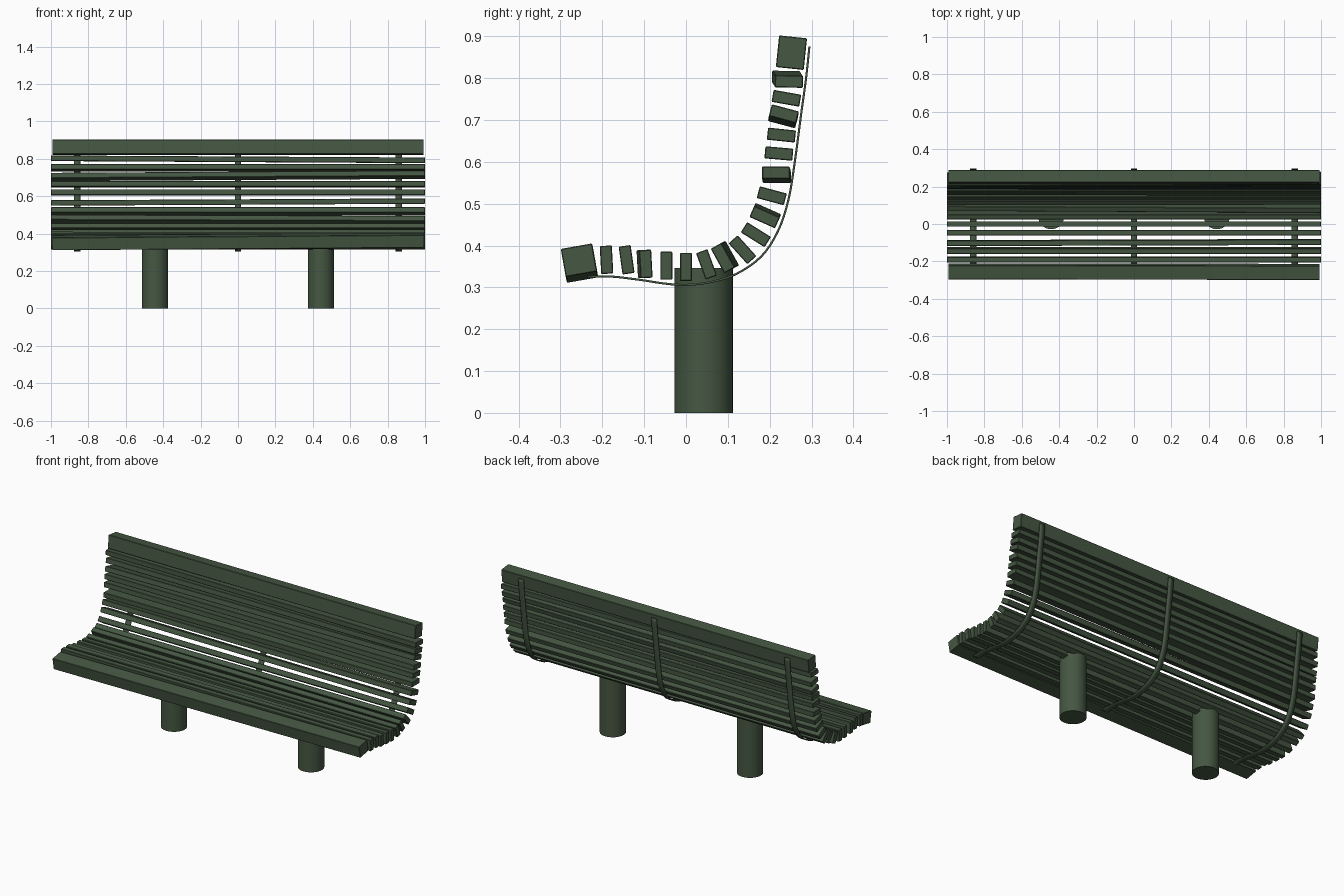
import bpy, bmesh, math
from mathutils import Matrix, Vector

if "Cube" in bpy.data.objects:
    bpy.data.objects.remove(bpy.data.objects["Cube"])

green = bpy.data.materials.new("dark_green_paint")
green.diffuse_color = (0.06, 0.095, 0.055, 1)
green.use_nodes = True
green.node_tree.nodes["Principled BSDF"].inputs["Base Color"].default_value = green.diffuse_color


def add_object(name, bm):
    bmesh.ops.recalc_face_normals(bm, faces=bm.faces)
    mesh = bpy.data.meshes.new(name)
    bm.to_mesh(mesh)
    bm.free()
    mesh.materials.append(green)
    ob = bpy.data.objects.new(name, mesh)
    bpy.context.collection.objects.link(ob)
    return ob


def smooth(ob):
    bpy.ops.object.select_all(action='DESELECT')
    ob.select_set(True)
    bpy.context.view_layer.objects.active = ob
    bpy.ops.object.shade_smooth_by_angle(angle=math.radians(30))


def slat(name, y, z, tilt, thick=0.029, depth=0.067, dy=0.0, dz=0.0, length=2.0):
    """Plank along x; (y, z) is its right end, (dy, dz) the drift at its left end."""
    bm = bmesh.new()
    bmesh.ops.create_cube(bm, size=1)
    bmesh.ops.scale(bm, vec=(length, thick, depth), verts=bm.verts)
    bmesh.ops.rotate(bm, matrix=Matrix.Rotation(math.radians(tilt), 3, 'X'), verts=bm.verts)
    for v in bm.verts:
        left = v.co.x < 0
        v.co += Vector((0, y + dy * left, z + dz * left))
    bmesh.ops.bevel(bm, geom=bm.edges[:], offset=0.002, segments=1, affect='EDGES')
    return add_object(name, bm)


# Thick front and top boards
slat("front_board", -0.256, 0.365, 10, 0.076, 0.068, 0.003, -0.014, 1.985)
slat("top_board", 0.252, 0.861, 84, 0.076, 0.067, 0, 0, 1.985)

# Thin slats following the curve: y, z, tilt, left-end drift in y and z
seat_and_back = [
    (-0.190, 0.366, 3, 0, 0), (-0.142, 0.366, 8, 0, 0),
    (-0.096, 0.356, 3, -0.006, 0), (-0.047, 0.352, 0, 0, 0),
    (0.000, 0.349, 0, 0, 0), (0.049, 0.355, 20, 0, 0),
    (0.088, 0.370, 29, 0.010, 0.005), (0.135, 0.390, 42, 0, 0),
    (0.167, 0.426, 58, 0, 0), (0.188, 0.468, 66, 0.003, 0.007),
    (0.205, 0.519, 75, 0, 0), (0.215, 0.574, 90, 0.002, -0.010),
    (0.222, 0.620, 85, 0, 0), (0.228, 0.664, 84, 0, 0),
    (0.234, 0.715, 75, -0.002, -0.012), (0.240, 0.752, 80, 0, 0),
    (0.246, 0.792, 89, -0.007, 0.011),
]
for i, (y, z, tilt, dy, dz) in enumerate(seat_and_back):
    slat(f"{'seat' if i < 8 else 'back'}_slat_{i + 1}", y, z, tilt, dy=dy, dz=dz)

# Curved flat straps under the seat and up the back
path = [(-0.235, 0.325), (-0.18, 0.326), (-0.11, 0.318), (-0.05, 0.309), (0.0, 0.306),
        (0.06, 0.313), (0.12, 0.332), (0.18, 0.374), (0.22, 0.435), (0.245, 0.51),
        (0.26, 0.60), (0.276, 0.72), (0.287, 0.80), (0.295, 0.876)]


def smooth_path(pts, steps=4):
    p = [Vector(q) for q in pts]
    p = [2 * p[0] - p[1]] + p + [2 * p[-1] - p[-2]]
    out = []
    for a, b, c, d in zip(p, p[1:], p[2:], p[3:]):
        for k in range(steps):
            t = k / steps
            out.append(0.5 * (2 * b + (c - a) * t + (2 * a - 5 * b + 4 * c - d) * t**2
                              + (3 * b - a - 3 * c + d) * t**3))
    return out + [p[-2]]


for name, x in (("left", -0.86), ("middle", 0.0), ("right", 0.86)):
    bm = bmesh.new()
    rows = [[bm.verts.new((x + s * 0.017, q.x, q.y)) for s in (-1, 1)] for q in smooth_path(path)]
    for r, s in zip(rows, rows[1:]):
        bm.faces.new((r[0], r[1], s[1], s[0]))
    ob = add_object(name + "_strap", bm)
    mod = ob.modifiers.new("thickness", 'SOLIDIFY')
    mod.thickness = 0.005
    mod.offset = 0
    smooth(ob)

# Two round posts
for name, x in (("left", -0.443), ("right", 0.443)):
    bm = bmesh.new()
    bmesh.ops.create_cone(bm, cap_ends=True, segments=32, radius1=0.07, radius2=0.07, depth=0.346,
                          matrix=Matrix.Translation((x, 0.042, 0.173)))
    smooth(add_object(name + "_leg", bm))
